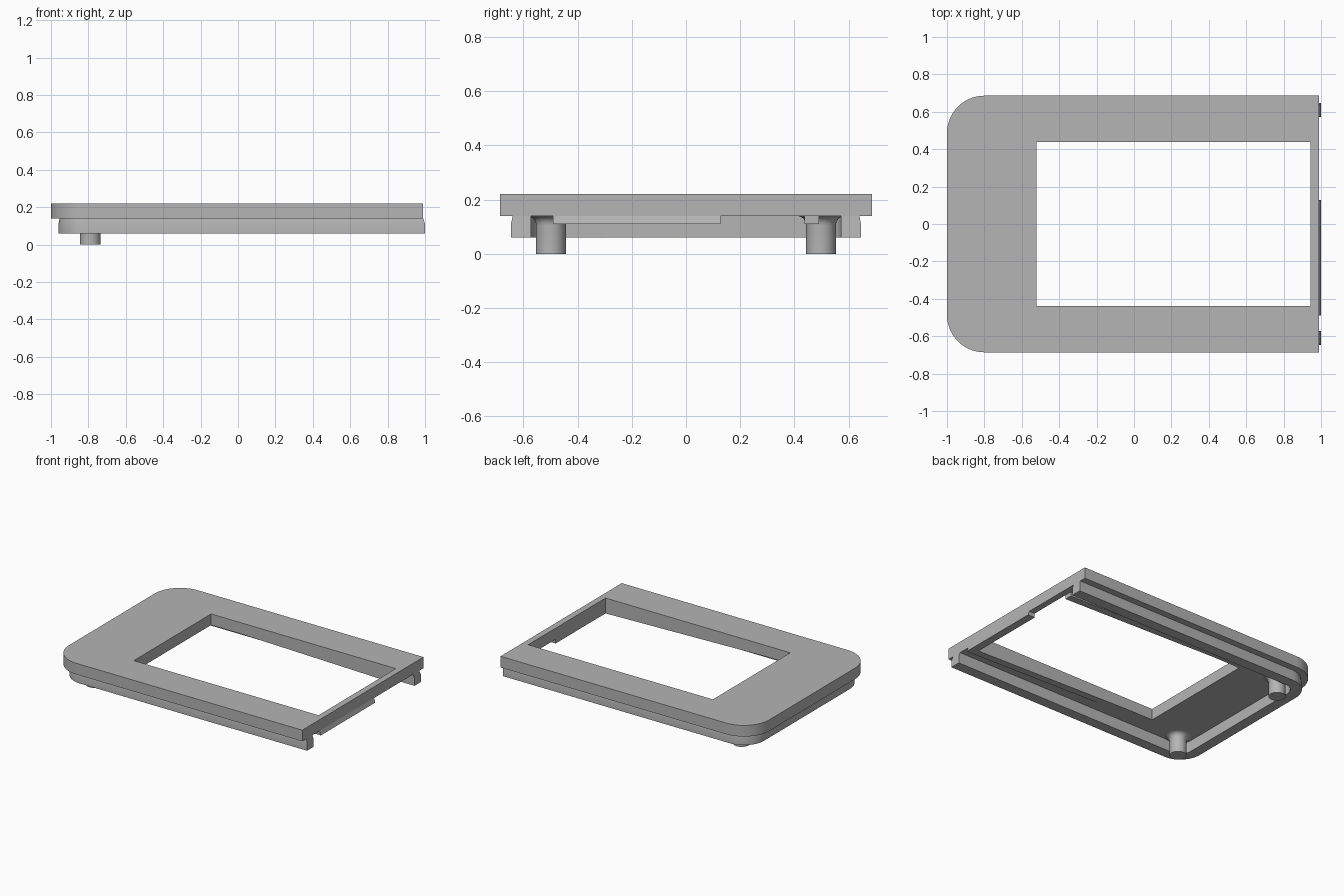
import bpy, bmesh
from math import sin, cos, pi

cube = bpy.data.objects.get("Cube")
if cube:
    bpy.data.objects.remove(cube)

grey = bpy.data.materials.new("mid_grey")
grey.use_nodes = True
colour = (0.46, 0.46, 0.46, 1)
grey.diffuse_color = colour
grey.node_tree.nodes["Principled BSDF"].inputs["Base Color"].default_value = colour

HALF_Y, RADIUS, END_X = 0.686, 0.2, 0.99
WIN_X0, WIN_X1, WIN_Y = -0.52, 0.945, 0.438
UNDER, TOP, RIM = 0.14, 0.22, 0.11


def finish(name, bm):
    bmesh.ops.recalc_face_normals(bm, faces=bm.faces)
    mesh = bpy.data.meshes.new(name)
    bm.to_mesh(mesh)
    bm.free()
    mesh.materials.append(grey)
    ob = bpy.data.objects.new(name, mesh)
    bpy.context.collection.objects.link(ob)
    bpy.ops.object.select_all(action='DESELECT')
    ob.select_set(True)
    bpy.context.view_layer.objects.active = ob
    bpy.ops.object.shade_smooth_by_angle(angle=pi / 6)
    return ob


def outline(offset, end_x, steps=14):
    """U-shaped path, open at +x, with two rounded corners at -x."""
    r, cx, cy = RADIUS - offset, -1 + RADIUS, HALF_Y - RADIUS
    arc = [(cx - r * sin(a), cy + r * cos(a))
           for a in (pi / 2 * i / steps for i in range(steps + 1))]
    half = [(end_x, HALF_Y - offset)] + arc
    return half + [(x, -y) for x, y in reversed(half)]


def bridge(bm, rings, closed_section):
    count = len(rings) if closed_section else len(rings) - 1
    for i in range(count):
        a, b = rings[i], rings[(i + 1) % len(rings)]
        for j in range(len(a) - 1):
            bm.faces.new((a[j], a[j + 1], b[j + 1], b[j]))


def prism(name, points, axis, start, stop):
    """Extrude a closed outline along x or y."""
    bm = bmesh.new()
    place = (lambda p, d: (d, p[0], p[1])) if axis == 'x' else (lambda p, d: (p[0], d, p[1]))
    a, b = [[bm.verts.new(place(p, d)) for p in points] for d in (start, stop)]
    bm.faces.new(a)
    bm.faces.new(b)
    bridge(bm, [a + a[:1], b + b[:1]], False)
    return finish(name, bm)


# Flat frame with the rectangular window
bm = bmesh.new()
window = [(WIN_X0, -WIN_Y), (WIN_X1, -WIN_Y), (WIN_X1, WIN_Y), (WIN_X0, WIN_Y)]
edges = []
for loop in (outline(0, END_X), window):
    vs = [bm.verts.new((x, y, UNDER)) for x, y in loop]
    edges += [bm.edges.new((vs[i - 1], vs[i])) for i in range(len(vs))]
bmesh.ops.triangle_fill(bm, edges=edges, use_beauty=True, normal=(0, 0, 1))
faces = bmesh.ops.extrude_face_region(bm, geom=bm.faces[:], use_keep_orig=True)
bmesh.ops.translate(bm, vec=(0, 0, TOP - UNDER),
                    verts=[g for g in faces["geom"] if isinstance(g, bmesh.types.BMVert)])
bmesh.ops.dissolve_limit(bm, angle_limit=0.01, verts=bm.verts, edges=bm.edges)
finish("window_frame", bm)

# Stepped-in wall under the frame, slightly undercut at its top
bm = bmesh.new()
section = [(0.047, UNDER, END_X), (0.04, RIM, 1), (0.04, 0.06, 1),
           (0.115, 0.06, 1), (0.115, RIM, 1), (0.115, UNDER, END_X)]
rings = [[bm.verts.new((x, y, z)) for x, y in outline(off, end)] for off, z, end in section]
bridge(bm, rings, True)
for k in (0, -1):
    bm.faces.new([ring[k] for ring in rings])
finish("locating_wall", bm)

# Low lip under the open end, leaving a notch on one side
lip = [(WIN_X1, UNDER), (WIN_X1, RIM), (1, RIM), (END_X, UNDER)]
prism("end_lip", lip, 'y', -0.49, 0.127)

# Tapering ribs along the long window edges
rib = [(-0.3, UNDER), (WIN_X1, UNDER), (WIN_X1, RIM)]
for side, name in ((-1, "right_rib"), (1, "left_rib")):
    prism(name, rib, 'y', side * WIN_Y, side * 0.49)

# Round pegs with a flared root
for side, name in ((-1, "right_peg"), (1, "left_peg")):
    bm = bmesh.new()
    flare = 0.035
    profile = [(0.055, 0)] + [(0.055 + flare * (1 - cos(a)), UNDER - flare + flare * sin(a))
                              for a in (pi / 2 * i / 6 for i in range(7))]
    n = 32
    rings = []
    for r, z in profile:
        ring = [bm.verts.new((-0.79 + r * cos(2 * pi * i / n),
                              side * 0.498 + r * sin(2 * pi * i / n), z)) for i in range(n)]
        rings.append(ring + ring[:1])
    bridge(bm, rings, False)
    bm.faces.new(rings[0][:-1])
    bm.faces.new(rings[-1][:-1])
    finish(name, bm)
